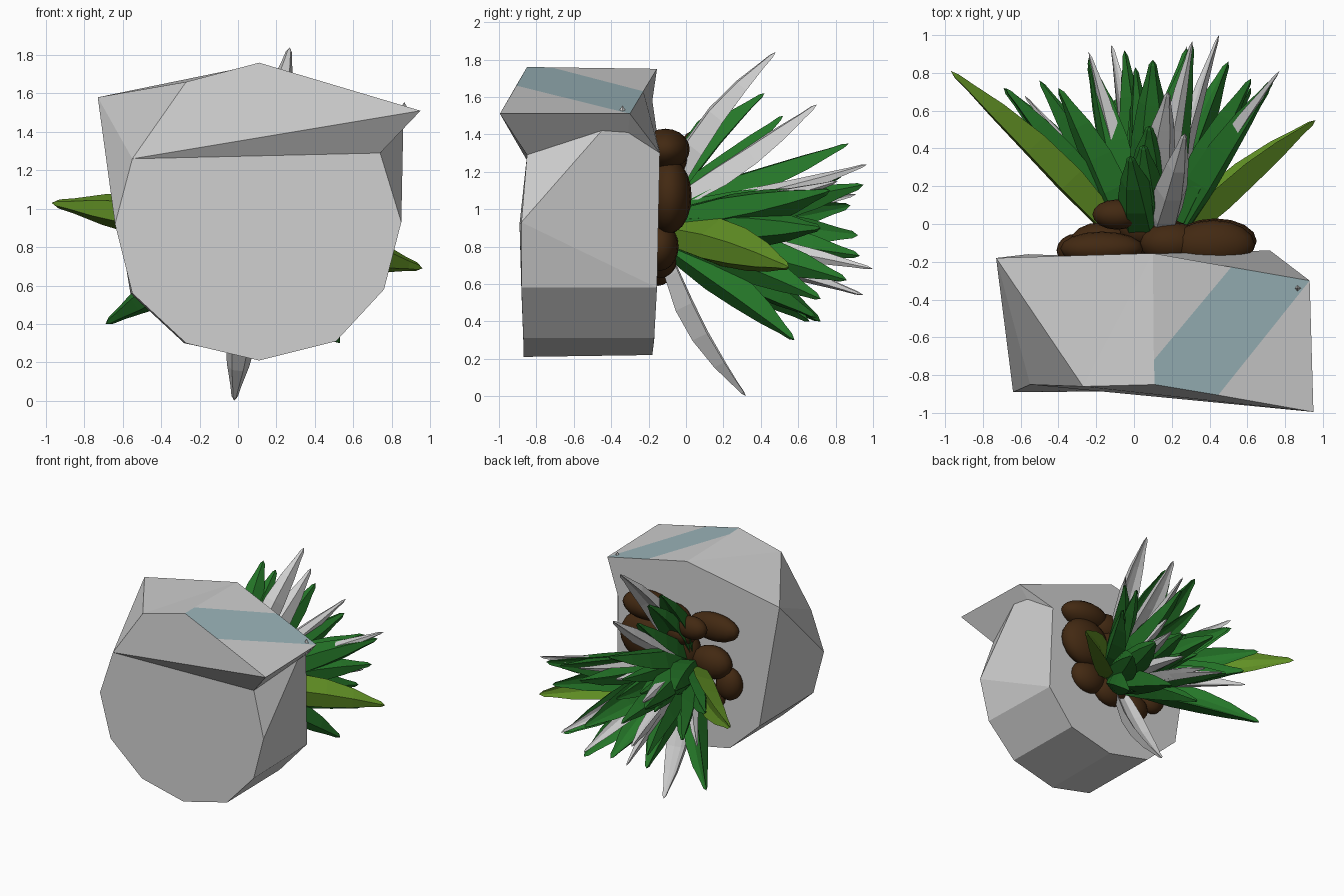
import bpy, bmesh, math, random
from mathutils import Vector

if "Cube" in bpy.data.objects:
    bpy.data.objects.remove(bpy.data.objects["Cube"])

random.seed(4)


def material(name, rgb):
    m = bpy.data.materials.new(name)
    m.diffuse_color = (*rgb, 1)
    m.use_nodes = True
    m.node_tree.nodes["Principled BSDF"].inputs["Base Color"].default_value = m.diffuse_color
    return m


GREY = material("pale grey", (0.62, 0.62, 0.62))
BLUE = material("dusty blue", (0.33, 0.46, 0.49))
BROWN = material("dark brown", (0.055, 0.022, 0.006))
GREEN = material("leaf green", (0.018, 0.18, 0.021))
LIME = material("light green", (0.12, 0.28, 0.018))


def finish(name, bm, mats):
    bmesh.ops.recalc_face_normals(bm, faces=bm.faces)
    me = bpy.data.meshes.new(name)
    bm.to_mesh(me)
    bm.free()
    ob = bpy.data.objects.new(name, me)
    for m in mats:
        me.materials.append(m)
    bpy.context.collection.objects.link(ob)
    return ob


# Faceted pot lying on its side: front ring (f), rear ring (b), overhanging upper corners
P = {
    "f1": (-.55, -.85, 1.26), "f2": (-.64, -.89, .92), "f3": (-.55, -.88, .56),
    "f4": (-.27, -.87, .30), "f5": (.11, -.87, .21), "f6": (.51, -.87, .31),
    "f7": (.76, -.88, .58), "f8": (.85, -.88, .93), "f9": (.74, -.85, 1.29),
    "b3": (-.56, -.16, .56), "b4": (-.28, -.17, .30), "b5": (.10, -.18, .22),
    "b6": (.50, -.17, .31), "b7": (.74, -.155, .58), "b9": (.72, -.14, 1.30),
    "left": (-.73, -.18, 1.58), "mid": (-.27, -.86, 1.66), "top": (.11, -.85, 1.76),
    "back": (.10, -.155, 1.75), "peak": (.95, -.995, 1.51), "right": (.93, -.30, 1.51),
    "r1": (.86, -.45, 1.42), "r2": (.84, -.31, 1.41),
    "s1": (.105, -.72, 1.758), "s2": (.515, -.228, 1.63), "s4": (.446, -.906, 1.66),
}
FACES = [
    "f1 f2 f3 f4 f5 f6 f7 f8 f9",
    "f1 f9 peak", "f1 peak s4 top mid", "mid left f1", "left f1 f2", "left f2 f3 b3",
    "f3 f4 b4 b3", "f4 f5 b5 b4", "f5 f6 b6 b5", "f6 f7 b7 b6",
    "f7 f8 b7", "f8 r1 r2 b9 b7", "f8 f9 r1", "f9 peak right r2 r1", "right b9 r2",
    "mid top s1 back", "mid back left", "s1 s2 back", "s4 peak right",
    "back s2 right b9 b7 b6 b5 b4 b3 left",
    "top s4 right s2 s1",  # blue band
]
bm = bmesh.new()
V = {k: bm.verts.new(p) for k, p in P.items()}
for i, f in enumerate(FACES):
    face = bm.faces.new([V[k] for k in f.split()])
    face.material_index = int(i == len(FACES) - 1)
finish("pot", bm, [GREY, BLUE])

# Tiny spike on the upper corner
bm = bmesh.new()
bmesh.ops.create_cone(bm, cap_ends=True, segments=4, radius1=.03, radius2=0, depth=.05)
bmesh.ops.translate(bm, verts=bm.verts, vec=(.865, -.34, 1.53))
finish("corner_spike", bm, [GREY])

# Rounded stones filling the mouth: centre x, y, z and radii
STONES = [
    (.42, -.11, 1.32, .22, .13, .11), (.05, -.02, 1.23, .13, .10, .09),
    (-.17, -.13, 1.29, .22, .09, .11), (-.09, .05, 1.33, .13, .08, .09),
    (-.17, -.10, 1.01, .17, .11, .13), (-.30, -.14, .85, .11, .09, .13),
    (.43, -.09, 1.07, .22, .12, .20), (.36, -.14, .80, .16, .10, .13),
    (-.11, -.15, .70, .14, .09, .11), (.14, -.09, 1.05, .20, .12, .22),
    (.14, -.14, .76, .16, .10, .13), (.20, -.10, 1.28, .17, .11, .12),
]
for i, (x, y, z, a, b, c) in enumerate(STONES):
    bm = bmesh.new()
    bmesh.ops.create_uvsphere(bm, u_segments=16, v_segments=10, radius=1)
    for v in bm.verts:
        v.co = Vector((x + v.co.x * a, y + v.co.y * b, z + v.co.z * c))
    for f in bm.faces:
        f.smooth = True
    finish(f"stone_{i + 1}", bm, [BROWN])

# Pointed leaves: cupped, keeled blades running from the heart out to each tip
HEART = Vector((.08, -.12, .90))
AXIS = Vector((0, 1, 0))
WIDTHS = [(0, .4), (.16, .8), (.36, 1), (.56, .9), (.76, .62), (.9, .3), (.97, .18), (1, 0)]


def leaf(name, tip, mat, width):
    tip = Vector(tip)
    out = tip - HEART
    flat = Vector((out.x, 0, out.z))
    radial = flat.normalized() if flat.length > .01 else Vector((0, 0, 1))
    root = HEART + radial * .10
    side = radial.cross(AXIS).normalized()
    normal = side.cross(tip - root).normalized()
    if normal.dot(AXIS) < 0:
        normal = -normal
    length = (tip - root).length
    bow = -.06 if tip.y < .5 else .03  # steep leaves curl outward
    bm = bmesh.new()
    rings = []
    for t, w in WIDTHS:
        c = root.lerp(tip, t) + normal * (bow * length * math.sin(math.pi * t))
        w *= width
        if w == 0:
            rings.append([bm.verts.new(c)])
            continue
        rings.append([bm.verts.new(c + p) for p in (
            side * w + normal * w * .45, side * w * .35 + normal * w * .1,
            -side * w * .35 + normal * w * .1, -side * w + normal * w * .45,
            -side * w * .5 - normal * w * .6, side * w * .5 - normal * w * .6)])
    for a, b in zip(rings, rings[1:]):
        for i in range(6):
            j = (i + 1) % 6
            bm.faces.new((a[i], a[j], b[j], b[i]) if len(b) > 1 else (a[i], a[j], b[0]))
    bm.faces.new(rings[0])
    finish(name, bm, [mat])


TIPS = {
    "light_leaf": (LIME, .13, [(-.97, .81, 1.03), (.96, .55, .69)]),
    "pale_curled_leaf": (GREY, .095, [(.27, .48, 1.84), (-.02, .32, 0), (.18, .70, 1.56)]),
    "pale_leaf": (GREY, .06, [
        (-.58, .68, .72), (.31, .97, 1.24), (-.12, .95, .54), (.77, .81, 1.15),
        (-.24, .91, 1.08), (.28, .94, .54), (.45, 1.0, .68)]),
    "green_leaf": (GREEN, .115, [
        (-.69, .72, .40), (.53, .58, .30), (.05, .42, 1.62), (.31, .95, 1.13),
        (.62, .77, 1.10), (-.24, .88, 1.02), (.10, .87, 1.35), (-.68, .72, 1.04),
        (-.40, .72, 1.15), (.72, .72, .90), (.28, .93, .75), (-.05, .92, .86),
        (.08, .52, 1.50), (-.50, .76, .78), (.50, .86, .62), (-.10, .66, .40),
        (.20, .70, .42), (-.24, .85, .62), (.62, .72, .52), (-.02, .36, 1.70),
        (.74, .77, 1.10)]),
}
for name, (mat, width, tips) in TIPS.items():
    for i, tip in enumerate(tips):
        leaf(f"{name}_{i + 1}", tip, mat, width)

# Shorter leaves filling the middle of the rosette
for i in range(8):
    a = i * 2.4
    r = .10 + .03 * i
    tip = (.08 + r * math.cos(a), random.uniform(.6, .85), .9 + r * math.sin(a))
    leaf(f"inner_leaf_{i + 1}", tip, GREY if i % 4 == 3 else GREEN, .08)
